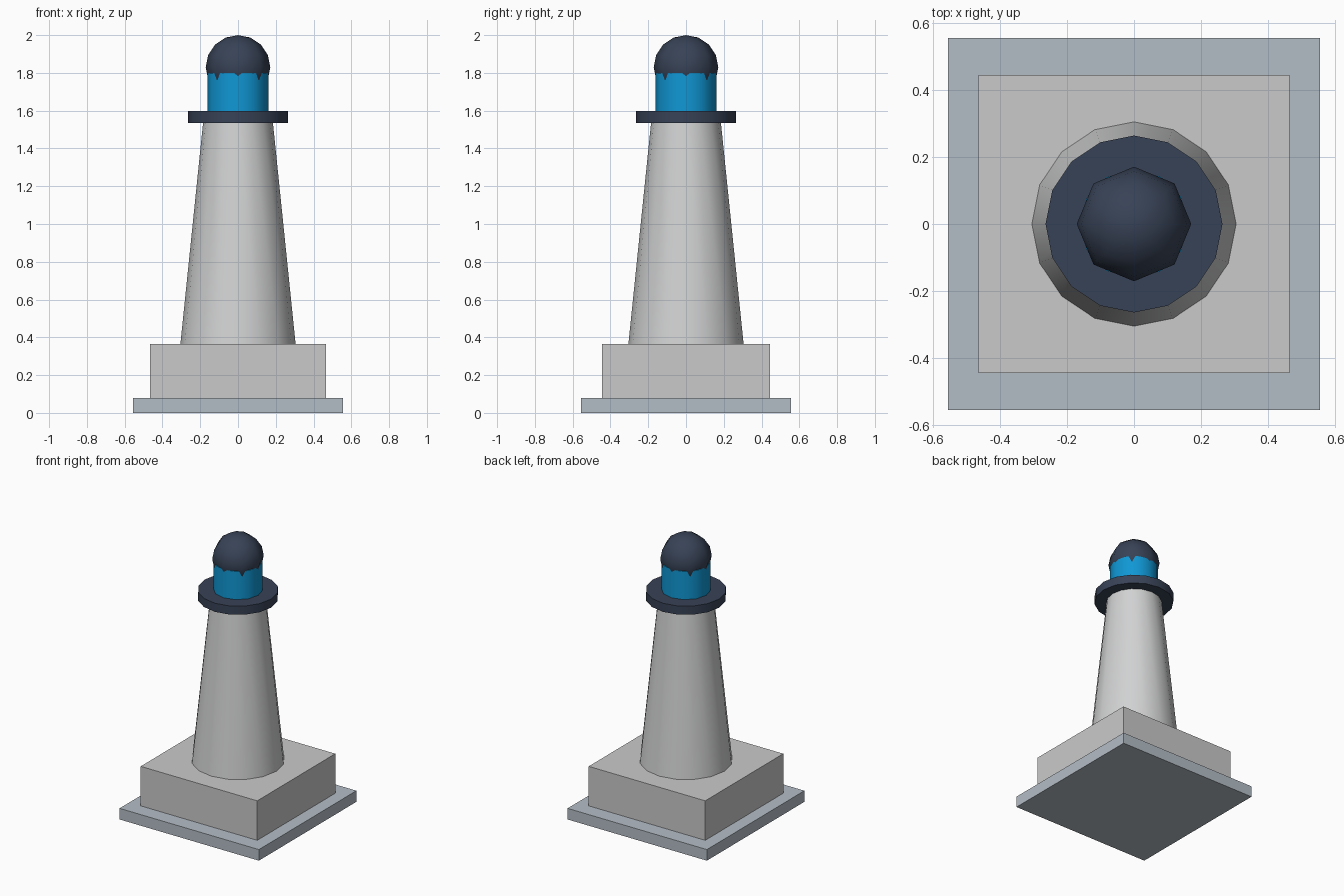
import bpy
import math

default = bpy.data.objects.get("Cube")
if default:
    bpy.data.objects.remove(default, do_unlink=True)


def material(name, rgb):
    mat = bpy.data.materials.new(name)
    mat.use_nodes = True
    colour = (*rgb, 1)
    mat.diffuse_color = colour
    mat.node_tree.nodes["Principled BSDF"].inputs["Base Color"].default_value = colour
    return mat


slate = material("pale slate", (0.456, 0.509, 0.565))
stone = material("grey stone", (0.59, 0.59, 0.59))
plaster = material("light plaster", (0.64, 0.645, 0.65))
navy = material("dark navy", (0.039, 0.055, 0.093))
glass = material("blue glass", (0.005, 0.31, 0.66))


def finish(name, mat, angle=None):
    obj = bpy.context.object
    obj.name = obj.data.name = name
    obj.data.materials.append(mat)
    if angle:
        bpy.ops.object.shade_smooth_by_angle(angle=math.radians(angle))
    return obj


def slab(name, mat, width, depth, low, high):
    bpy.ops.mesh.primitive_cube_add(size=1, location=(0, 0, (low + high) / 2))
    bpy.context.object.scale = (width, depth, high - low)
    bpy.ops.object.transform_apply(location=False, rotation=False, scale=True)
    return finish(name, mat)


def drum(name, mat, sides, bottom, top, low, high):
    bpy.ops.mesh.primitive_cone_add(vertices=sides, radius1=bottom, radius2=top,
                                    depth=high - low, location=(0, 0, (low + high) / 2))
    return finish(name, mat, 40)


# Square footing and the block on it
slab("footing", slate, 1.112, 1.112, 0, 0.08)
slab("base_block", stone, 0.93, 0.89, 0.08, 0.365)

# Tapered tower, gallery ring and lantern room
drum("tower", plaster, 16, 0.305, 0.185, 0.365, 1.535)
drum("gallery", navy, 16, 0.264, 0.264, 1.535, 1.597)
drum("lantern_room", glass, 12, 0.162, 0.162, 1.597, 1.8)

# Eight-sided dome that sinks into the lantern room
bpy.ops.mesh.primitive_uv_sphere_add(segments=8, ring_count=8, radius=0.171,
                                     location=(0, 0, 1.829))
finish("dome", navy, 60)
